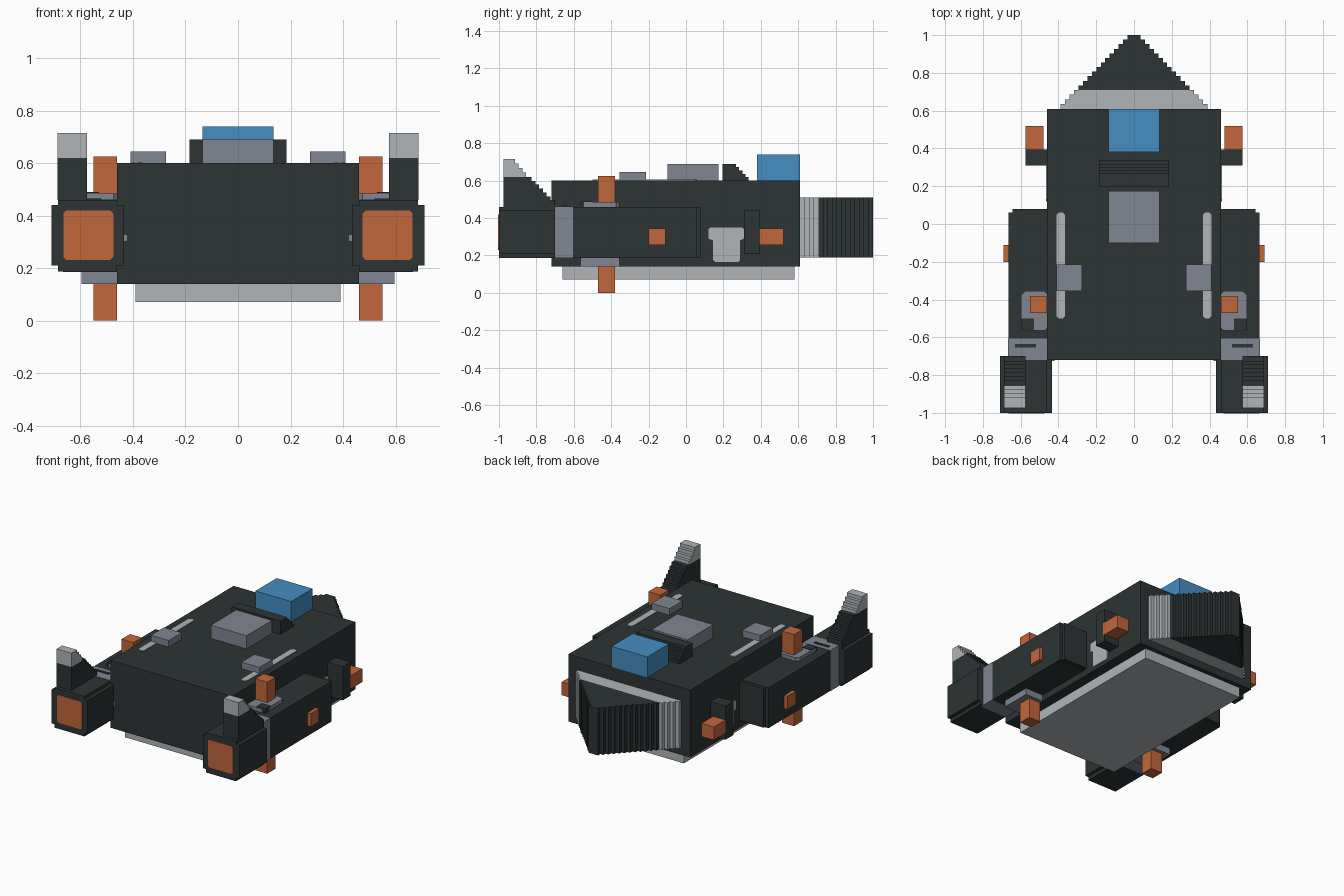
import bpy
import bmesh

if "Cube" in bpy.data.objects:
    bpy.data.objects.remove(bpy.data.objects["Cube"], do_unlink=True)


def material(name, rgb):
    lin = [((c / 255 + 0.055) / 1.055) ** 2.4 for c in rgb] + [1.0]
    m = bpy.data.materials.new(name)
    m.use_nodes = True
    m.diffuse_color = lin
    m.node_tree.nodes["Principled BSDF"].inputs["Base Color"].default_value = lin
    return m


DARK = material("charcoal", (45, 52, 52))
GREY = material("slate grey", (128, 134, 146))
LIGHT = material("pale grey", (176, 181, 184))
ORANGE = material("orange", (194, 103, 60))
BLUE = material("blue", (70, 142, 194))


def prism(name, outline, axis, lo, hi, mat):
    """Extrude a 2D outline along an axis; the other two axes keep their order."""
    bm = bmesh.new()

    def ring(d):
        out = []
        for p in outline:
            co = list(p)
            co.insert("xyz".index(axis), d)
            out.append(bm.verts.new(co))
        return out

    a, b = ring(lo), ring(hi)
    bm.faces.new(a)
    bm.faces.new(b)
    for i in range(len(a)):
        j = (i + 1) % len(a)
        bm.faces.new((a[i], a[j], b[j], b[i]))
    bmesh.ops.recalc_face_normals(bm, faces=bm.faces)
    mesh = bpy.data.meshes.new(name)
    bm.to_mesh(mesh)
    bm.free()
    mesh.materials.append(mat)
    ob = bpy.data.objects.new(name, mesh)
    bpy.context.collection.objects.link(ob)
    return ob


def box(name, x, y, z, mat):
    corners = [(x[0], y[0]), (x[1], y[0]), (x[1], y[1]), (x[0], y[1])]
    return prism(name, corners, "z", *z, mat)


def pair(name, x, y, z, mat):
    """The same box on both sides."""
    box("left_" + name, x, y, z, mat)
    box("right_" + name, (-x[1], -x[0]), y, z, mat)


def pair_prism(name, outline, axis, lo, hi, mat):
    """Same prism on both sides; outlines hold x unless the axis is x."""
    prism("left_" + name, outline, axis, lo, hi, mat)
    if axis == "x":
        prism("right_" + name, outline, axis, -hi, -lo, mat)
    else:
        prism("right_" + name, [(-u, v) for u, v in outline], axis, lo, hi, mat)


def stairs(start, end, n):
    """Stair line: run along the first coordinate, then drop the second."""
    (a, b), (c, d) = start, end
    da, db = (c - a) / n, (d - b) / n
    pts = [start]
    for i in range(n):
        pts += [(a + da * (i + 1), b + db * i), (a + da * (i + 1), b + db * (i + 1))]
    return pts


def notched(u, v, c):
    """Rectangle with cut corners."""
    (a, b), (p, q) = u, v
    return [(a + c, p), (b - c, p), (b, p + c), (b, q - c),
            (b - c, q), (a + c, q), (a, q - c), (a, p + c)]


# Hull and belly
box("hull", (-.46, .46), (-.72, .61), (.14, .6), DARK)
box("belly_plate", (-.39, .39), (-.66, .58), (.07, .14), LIGHT)

# Stepped wedge at the back, with a pale band at its base
for name, y0, y1, w0, w1, n, mat in (
        ("wedge_band", .61, .71, .39, .293, 4, LIGHT),
        ("wedge_tip", .71, 1.0, .293, .012, 12, DARK)):
    side = [(x, y) for y, x in stairs((y0, w0), (y1, w1), n)][:-1]
    prism(name, side + [(-x, y) for x, y in reversed(side)], "z", .19, .51, mat)

# Deck parts
box("canopy", (-.135, .135), (.38, .61), (.6, .74), BLUE)
box("deck_hatch", (-.135, .135), (-.1, .175), (.6, .69), GREY)
ramp = [(.195, .6), (.195, .69)] + stairs((.25, .69), (.335, .6), 5)
prism("deck_ramp", ramp, "x", -.185, .185, DARK)
pair("deck_block", (.275, .41), (-.355, -.215), (.6, .645), GREY)
pair_prism("deck_strip", notched((.365, .41), (-.5, .06), .012), "z", .6, .605, LIGHT)

# Side arms with grey collars
pair("arm", (.46, .665), (-.61, .06), (.185, .46), DARK)
pair("arm_end", (.46, .642), (.06, .08), (.19, .455), DARK)
pair("collar", (.46, .667), (-.72, -.605), (.185, .462), GREY)
pair("collar_slit", (.52, .63), (-.655, -.635), (.462, .466), DARK)
pair("arm_light", (.665, .69), (-.2, -.11), (.255, .345), ORANGE)

# Vertical posts and their flanges
pair("upper_post", (.46, .55), (-.47, -.38), (.46, .625), ORANGE)
pair("lower_post", (.46, .55), (-.47, -.38), (0, .185), ORANGE)
pair_prism("upper_flange", notched((.455, .597), (-.565, -.355), .02), "z", .46, .485, GREY)
pair("lower_flange", (.46, .597), (-.565, -.355), (.14, .185), GREY)
pair("flange_step", (.53, .597), (-.56, -.5), (.46, .489), DARK)

# Front pods: two crossed boxes, lamp panel and stepped fin
pair("pod_core", (.46, .685), (-1, -.7), (.187, .46), DARK)
pair("pod_shell", (.435, .71), (-1, -.7), (.21, .44), DARK)
pair_prism("pod_lamp", notched((.475, .665), (.23, .42), .012), "y", -1.004, -.999, ORANGE)
fin_low = [(-.975, .46), (-.975, .62)] + stairs((-.845, .62), (-.725, .495), 6) + [(-.7, .495), (-.7, .46)]
fin_tip = [(-.975, .62), (-.975, .715)] + stairs((-.935, .715), (-.855, .62), 4)
pair_prism("fin", fin_low, "x", .575, .687, DARK)
pair_prism("fin_tip", fin_tip, "x", .575, .687, LIGHT)

# Rear side brackets with lamps
pair("bracket", (.46, .575), (.31, .395), (.21, .44), DARK)
pair("bracket_lamp", (.48, .575), (.38, .52), (.255, .345), ORANGE)

# Pale side plates and small front marks
plate = [(.145, .175), (.155, .165), (.28, .165), (.29, .175), (.29, .28),
         (.31, .29), (.31, .34), (.3, .35), (.13, .35), (.12, .34),
         (.12, .29), (.145, .28)]
pair_prism("side_plate", plate, "x", .46, .466, LIGHT)
pair("front_mark", (.422, .436), (-.724, -.72), (.303, .327), GREY)
